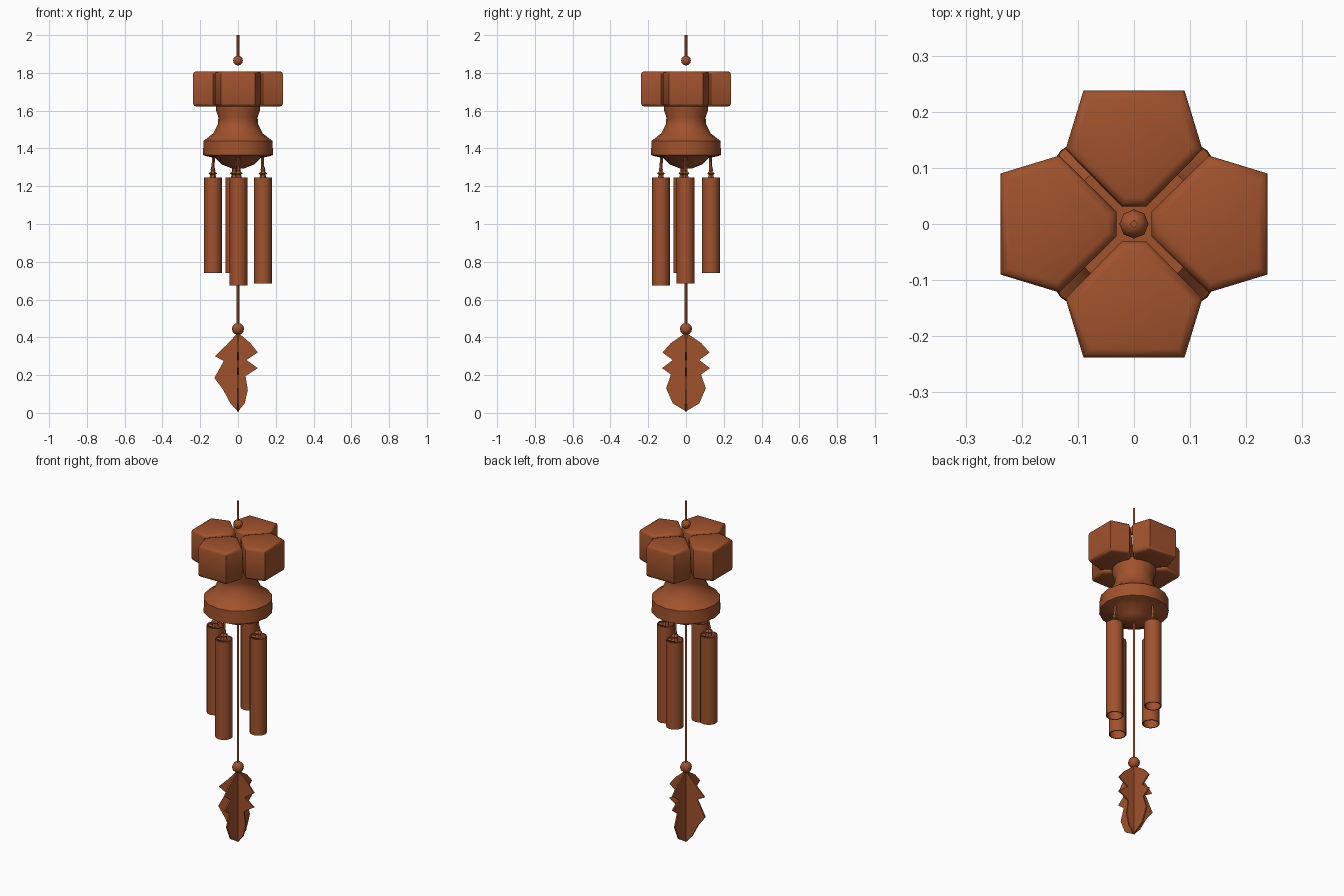
import bpy, bmesh, math
from mathutils import Vector, Matrix

if "Cube" in bpy.data.objects:
    bpy.data.objects.remove(bpy.data.objects["Cube"])

clay = bpy.data.materials.new("terracotta brown")
clay.diffuse_color = (0.352, 0.084, 0.026, 1)
clay.use_nodes = True
clay.node_tree.nodes["Principled BSDF"].inputs["Base Color"].default_value = clay.diffuse_color


def finish(name, bm, angle=None):
    bmesh.ops.recalc_face_normals(bm, faces=bm.faces)
    me = bpy.data.meshes.new(name)
    bm.to_mesh(me)
    bm.free()
    me.materials.append(clay)
    ob = bpy.data.objects.new(name, me)
    bpy.context.collection.objects.link(ob)
    if angle:
        bpy.ops.object.select_all(action='DESELECT')
        ob.select_set(True)
        bpy.context.view_layer.objects.active = ob
        bpy.ops.object.shade_smooth_by_angle(angle=math.radians(angle))
    return ob


def lathe(name, profile, sides, centre=(0, 0), closed=False, angle=40):
    """Spin (radius, z) points about a vertical axis."""
    bm = bmesh.new()
    rings = []
    for r, z in profile:
        ring = [bm.verts.new((centre[0] + r * math.cos(2 * math.pi * i / sides),
                              centre[1] + r * math.sin(2 * math.pi * i / sides), z))
                for i in range(sides)]
        rings.append(ring)
    pairs = list(zip(rings, rings[1:]))
    if closed:
        pairs.append((rings[-1], rings[0]))
    else:
        bm.faces.new(rings[0])
        bm.faces.new(rings[-1])
    for a, b in pairs:
        for i in range(sides):
            j = (i + 1) % sides
            bm.faces.new((a[i], a[j], b[j], b[i]))
    return finish(name, bm, angle)


def rod(name, a, b, radius, sides=4):
    a, b = Vector(a), Vector(b)
    bm = bmesh.new()
    m = Matrix.Translation((a + b) / 2) @ (b - a).to_track_quat('Z', 'Y').to_matrix().to_4x4()
    bmesh.ops.create_cone(bm, cap_ends=True, segments=sides, radius1=radius,
                          radius2=radius, depth=(b - a).length, matrix=m)
    return finish(name, bm)


def bead(name, loc, radius):
    bm = bmesh.new()
    bmesh.ops.create_uvsphere(bm, u_segments=8, v_segments=6, radius=radius,
                              matrix=Matrix.Translation(loc))
    return finish(name, bm, 60)


def prism(name, outline, z0, z1, turn):
    bm = bmesh.new()
    low = [bm.verts.new((x, y, z0)) for x, y in outline]
    f = bm.faces.new(low)
    ext = bmesh.ops.extrude_face_region(bm, geom=[f])
    bmesh.ops.translate(bm, vec=(0, 0, z1 - z0),
                        verts=[v for v in ext['geom'] if isinstance(v, bmesh.types.BMVert)])
    rim = [e for e in bm.edges if abs(e.verts[0].co.z - e.verts[1].co.z) < 1e-5]
    bmesh.ops.bevel(bm, geom=rim, offset=0.016, segments=2, profile=0.5, affect='EDGES')
    bmesh.ops.rotate(bm, verts=bm.verts, matrix=Matrix.Rotation(turn, 3, 'Z'))
    return finish(name, bm, 50)


# Hanging cord with bead
rod("hanging_cord", (0, 0, 1.86), (0, 0, 2.0), 0.008)
bead("hanging_bead", (0, 0, 1.865), 0.026)

# Four flower blocks around the top
petal = [(-0.09, -0.238), (0.09, -0.238), (0.122, -0.133), (0.022, -0.031),
         (-0.022, -0.031), (-0.122, -0.133)]
for i in range(4):
    prism(f"petal_{i + 1}", petal, 1.622, 1.808, i * math.pi / 2)

# Waisted body with a shallow dome below
lathe("body", [(0.118, 1.64), (0.117, 1.605), (0.104, 1.565), (0.106, 1.53),
               (0.13, 1.48), (0.183, 1.44), (0.185, 1.365), (0.165, 1.358),
               (0.12, 1.35), (0.085, 1.315), (0.035, 1.295)], 16)

# Hollow chimes with cords and knots
chimes = [("front", 0.002, -0.133, 0.675), ("right", 0.132, -0.002, 0.685),
          ("back", -0.02, 0.132, 0.74), ("left", -0.133, -0.02, 0.74)]
for side, x, y, z0 in chimes:
    lathe(f"{side}_chime", [(0.047, z0), (0.047, 1.247), (0.041, 1.247), (0.041, z0)],
          12, (x, y), closed=True)
    rod(f"{side}_chime_cord", (x * 0.97, y * 0.97, 1.38), (x, y, 1.27), 0.008)
    lathe(f"{side}_knot", [(0.008, 1.305), (0.013, 1.285), (0.01, 1.28),
                           (0.023, 1.268), (0.014, 1.26), (0.02, 1.24)], 6, (x, y))
    rod(f"{side}_chime_pin", (x - 0.042, y, 1.236), (x + 0.042, y, 1.236), 0.008)

# Central cord and bead
rod("centre_cord", (0, 0, 0.42), (0, 0, 1.31), 0.008)
bead("leaf_bead", (0, 0, 0.445), 0.032)

# Leaf of four crossed jagged fins
broad = [(0, 0.425), (0.08, 0.37), (0.125, 0.32), (0.07, 0.28), (0.127, 0.237),
         (0.08, 0.203), (0.105, 0.13), (0.07, 0.05), (0, 0.008)]
narrow = [(0, 0.425), (0.065, 0.37), (0.105, 0.32), (0.045, 0.28), (0.105, 0.237),
          (0.04, 0.195), (0.052, 0.12), (0.035, 0.05), (0, 0.008)]
uneven = [(0, 0.425), (0.06, 0.36), (0.122, 0.3), (0.075, 0.275), (0.125, 0.185),
          (0.08, 0.125), (0.04, 0.05), (0, 0.008)]
for k, outline in enumerate((narrow, broad, uneven, broad)):
    bm = bmesh.new()
    face = bm.faces.new([bm.verts.new((x, -0.004, z)) for x, z in outline])
    ext = bmesh.ops.extrude_face_region(bm, geom=[face])
    bmesh.ops.translate(bm, vec=(0, 0.008, 0),
                        verts=[v for v in ext['geom'] if isinstance(v, bmesh.types.BMVert)])
    bmesh.ops.rotate(bm, verts=bm.verts, matrix=Matrix.Rotation(k * math.pi / 2, 3, 'Z'))
    finish(f"leaf_fin_{k + 1}", bm)
